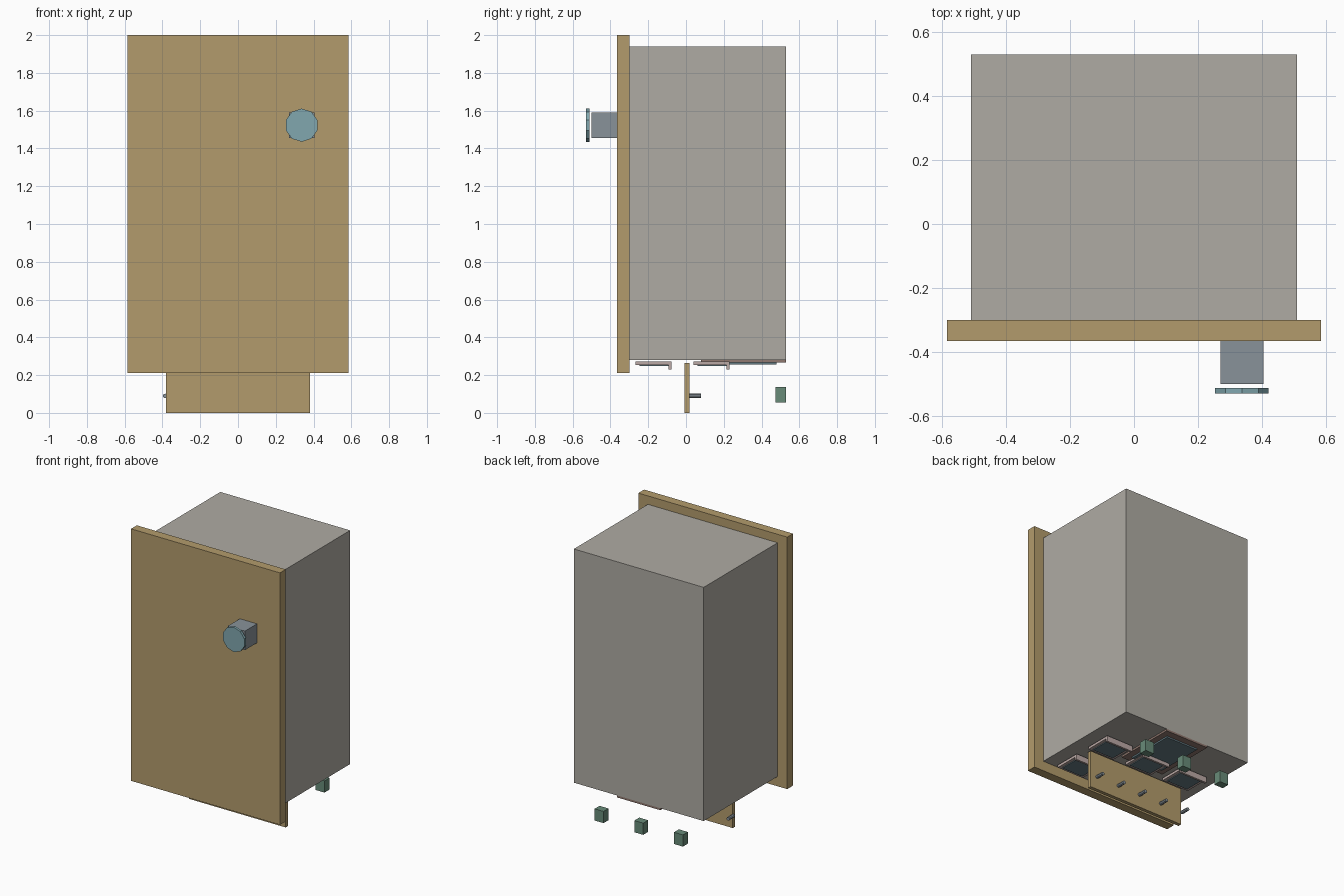
import bpy, bmesh, math
from mathutils import Matrix

if "Cube" in bpy.data.objects:
    bpy.data.objects.remove(bpy.data.objects["Cube"])

def material(name, r, g, b):
    m = bpy.data.materials.new(name)
    m.diffuse_color = (r, g, b, 1)
    m.use_nodes = True
    m.node_tree.nodes["Principled BSDF"].inputs["Base Color"].default_value = m.diffuse_color
    return m

TAN = material("tan", 0.45, 0.33, 0.15)
GREY = material("warm_grey", 0.43, 0.41, 0.37)
STEEL = material("steel", 0.25, 0.29, 0.32)
TEAL = material("teal", 0.22, 0.39, 0.43)
GREEN = material("green", 0.14, 0.26, 0.19)
BROWN = material("brown", 0.28, 0.19, 0.16)
PINK = material("pale_pink", 0.5, 0.4, 0.38)
DARK = material("dark_glass", 0.13, 0.2, 0.23)

def finish(name, bm, mat):
    me = bpy.data.meshes.new(name)
    bm.to_mesh(me)
    bm.free()
    me.materials.append(mat)
    ob = bpy.data.objects.new(name, me)
    bpy.context.collection.objects.link(ob)
    return ob

def box(name, x, y, z, mat):
    """Box from (min, max) ranges."""
    bm = bmesh.new()
    size = Matrix.Diagonal((x[1] - x[0], y[1] - y[0], z[1] - z[0], 1))
    mid = Matrix.Translation([(r[0] + r[1]) / 2 for r in (x, y, z)])
    bmesh.ops.create_cube(bm, size=1, matrix=mid @ size)
    return finish(name, bm, mat)

def rod_y(name, x, y, z, radius, sides, mat):
    """Prism lying along y."""
    bm = bmesh.new()
    m = Matrix.Translation((x, (y[0] + y[1]) / 2, z)) @ Matrix.Rotation(math.pi / 2, 4, 'X')
    bmesh.ops.create_cone(bm, cap_ends=True, segments=sides, radius1=radius,
                          radius2=radius, depth=y[1] - y[0], matrix=m)
    return finish(name, bm, mat)

# main cabinet and front panel
box("cabinet_body", (-0.51, 0.51), (-0.30, 0.53), (0.28, 1.94), GREY)
box("front_panel", (-0.585, 0.585), (-0.365, -0.30), (0.21, 2.0), TAN)

# knob: square stem and ten-sided disc
box("knob_stem", (0.27, 0.405), (-0.50, -0.365), (1.455, 1.59), STEEL)
rod_y("knob_disc", 0.337, (-0.53, -0.512), 1.523, 0.088, 10, TEAL)

# board below the cabinet with a row of pegs
box("lower_board", (-0.38, 0.38), (-0.007, 0.018), (0, 0.265), TAN)
for i in range(5):
    rod_y(f"peg_{i}", -0.386 + 0.178 * i, (0.018, 0.08), 0.09, 0.012, 8, STEEL)

# large framed panel on the underside
box("large_frame", (-0.17, 0.17), (0.08, 0.53), (0.266, 0.28), BROWN)
box("large_pane", (-0.125, 0.125), (0.13, 0.48), (0.255, 0.266), DARK)

# grid of small framed panels, each with a lip, and the hanging blocks
for i, cx in enumerate((-0.312, 0, 0.312)):
    for j, cy in enumerate((-0.172, 0.135)):
        box(f"small_frame_{i}{j}", (cx - 0.105, cx + 0.105), (cy - 0.095, cy + 0.095), (0.253, 0.271), PINK)
        box(f"small_pane_{i}{j}", (cx - 0.083, cx + 0.083), (cy - 0.075, cy + 0.08), (0.247, 0.253), DARK)
        box(f"small_lip_{i}{j}", (cx - 0.105, cx + 0.105), (cy + 0.08, cy + 0.095), (0.23, 0.253), PINK)
    box(f"block_{i}", (cx - 0.035, cx + 0.035), (0.475, 0.53), (0.055, 0.138), GREEN)
